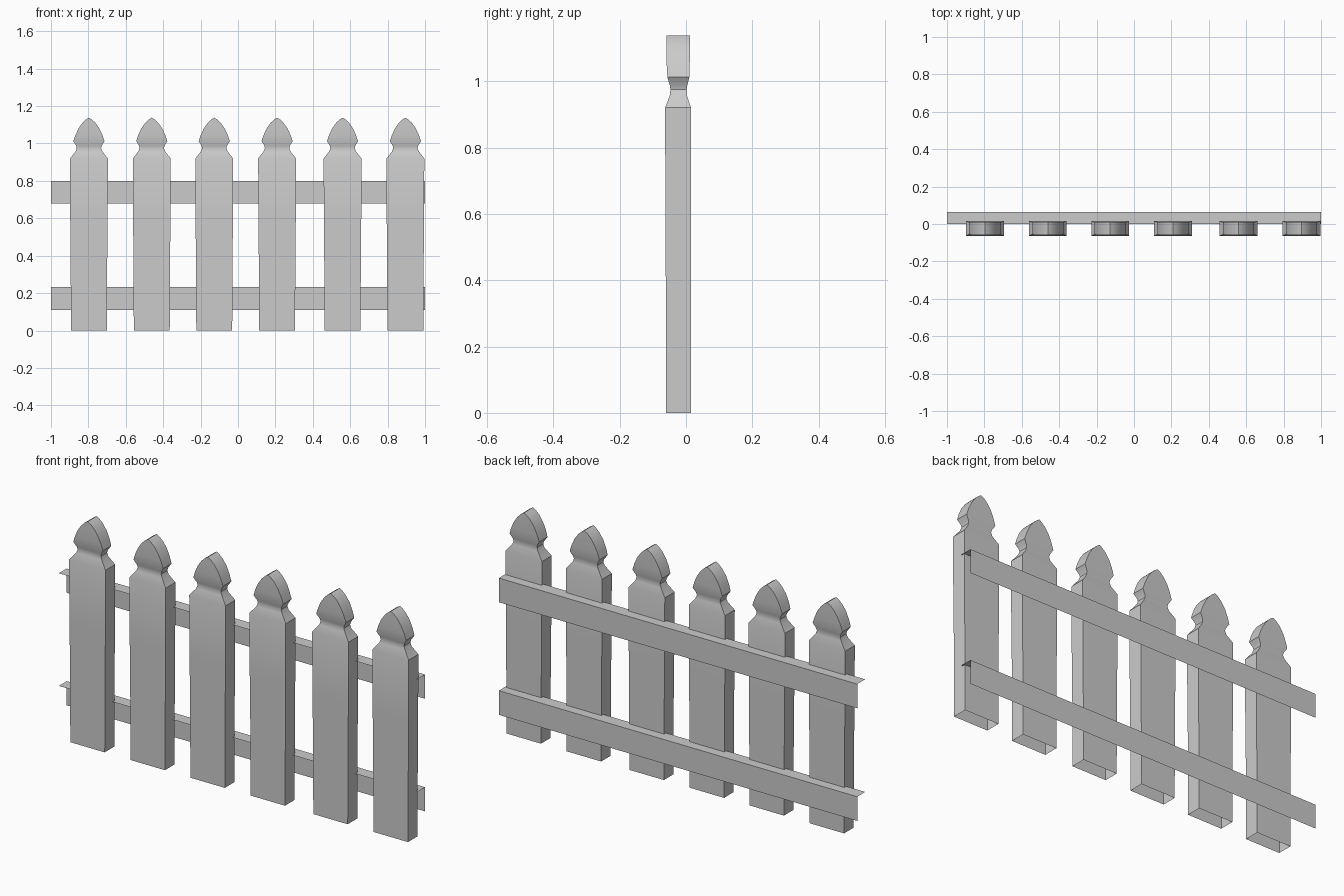
import bpy, bmesh
from math import radians

if "Cube" in bpy.data.objects:
    bpy.data.objects.remove(bpy.data.objects["Cube"])


def make_object(name, bm):
    mesh = bpy.data.meshes.new(name)
    bm.to_mesh(mesh)
    bm.free()
    obj = bpy.data.objects.new(name, mesh)
    bpy.context.collection.objects.link(obj)
    return obj


# Picket outline: z, half width, front y, back y
PROFILE = [
    (0.000, 0.096, -0.061, 0.015),
    (0.400, 0.098, -0.061, 0.015),
    (0.600, 0.100, -0.062, 0.015),
    (0.920, 0.101, -0.063, 0.015),
    (0.957, 0.072, -0.049, 0.003),
    (0.975, 0.065, -0.047, 0.002),
    (0.988, 0.068, -0.049, 0.004),
    (1.012, 0.083, -0.056, 0.010),
    (1.045, 0.072, -0.058, 0.011),
    (1.080, 0.056, -0.059, 0.012),
    (1.110, 0.035, -0.059, 0.012),
    (1.128, 0.016, -0.059, 0.012),
]
TIP = (1.138, -0.059, 0.012)


def picket(name, x):
    bm = bmesh.new()
    rings = [[bm.verts.new((x + sx * w, y, z))
              for sx, y in ((-1, yf), (1, yf), (1, yb), (-1, yb))]
             for z, w, yf, yb in PROFILE]
    for a, b in zip(rings, rings[1:]):
        for i in range(4):
            j = (i + 1) % 4
            bm.faces.new((a[i], a[j], b[j], b[i]))
    # Pointed ridge at the top; the underside stays open
    z, yf, yb = TIP
    f, b = bm.verts.new((x, yf, z)), bm.verts.new((x, yb, z))
    v = rings[-1]
    bm.faces.new((v[0], v[1], f))
    bm.faces.new((v[1], v[2], b, f))
    bm.faces.new((v[2], v[3], b))
    bm.faces.new((v[3], v[0], f, b))
    obj = make_object(name, bm)
    bpy.ops.object.select_all(action='DESELECT')
    obj.select_set(True)
    bpy.context.view_layer.objects.active = obj
    bpy.ops.object.shade_smooth_by_angle(angle=radians(32))


# Rail: thin angle section, a top strip and a back strip
def rail(name, z0, z1):
    bm = bmesh.new()
    section = [(0.0, z1), (0.063, z1), (0.063, z0)]
    left, right = [[bm.verts.new((x, y, z)) for y, z in section] for x in (-1, 1)]
    for i in range(2):
        bm.faces.new((left[i], right[i], right[i + 1], left[i + 1]))
    make_object(name, bm)


for n, x in enumerate((-0.797, -0.461, -0.127, 0.209, 0.559, 0.895), 1):
    picket(f"picket_{n}", x)
rail("lower_rail", 0.11, 0.232)
rail("upper_rail", 0.678, 0.80)
